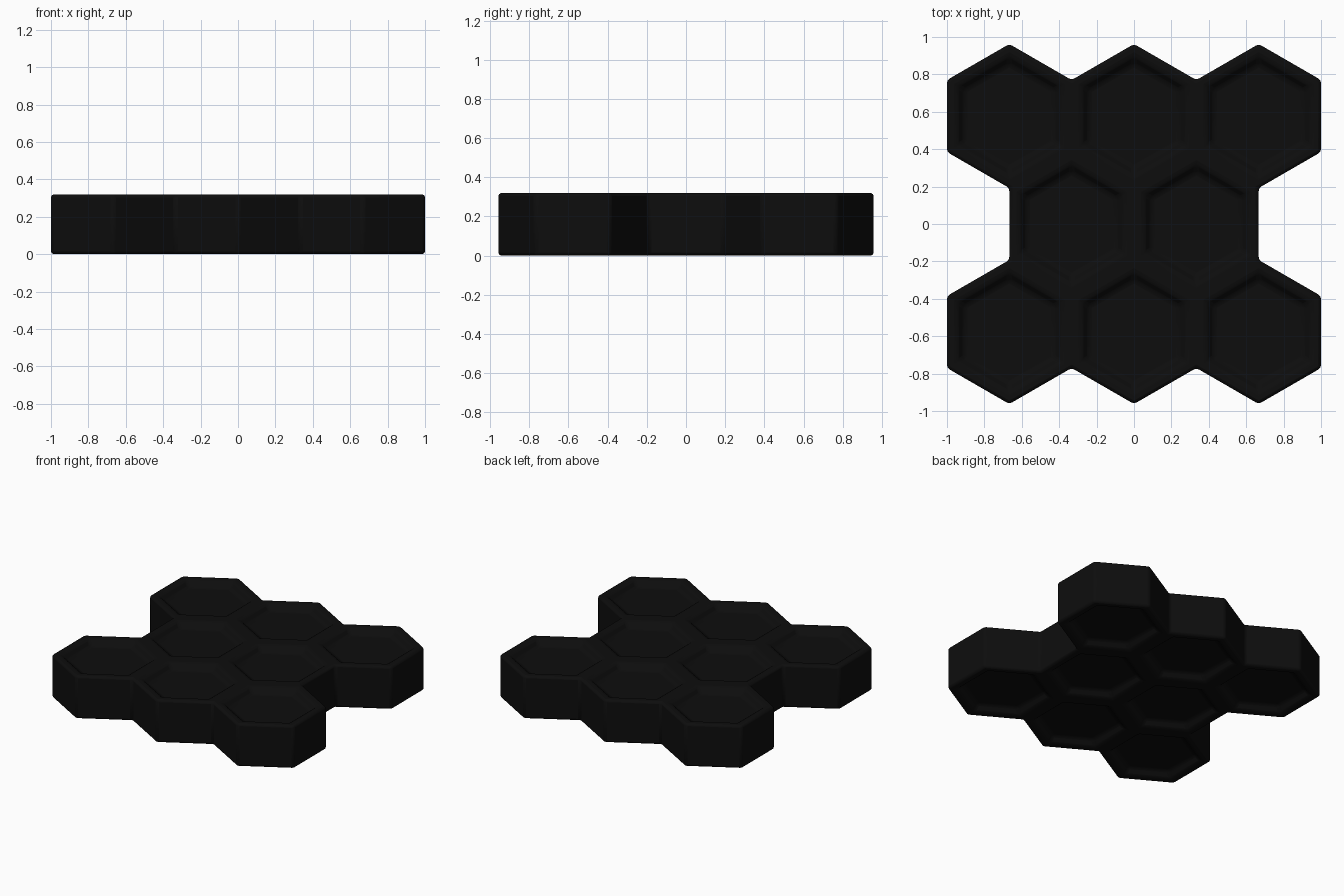
import bpy, bmesh
from math import sin, cos, pi, radians

cube = bpy.data.objects.get("Cube")
if cube:
    bpy.data.objects.remove(cube)

HEIGHT = 0.32
APOTHEM = 1 / 3
ROW = APOTHEM * 3 ** 0.5
LIP, FLOOR, DEPTH = 0.28, 0.24, 0.045

# Single matte black material
black = bpy.data.materials.new("near_black")
black.use_nodes = True
black.diffuse_color = (0.004, 0.004, 0.004, 1)
bsdf = black.node_tree.nodes["Principled BSDF"]
bsdf.inputs["Base Color"].default_value = (0.004, 0.004, 0.004, 1)
bsdf.inputs["Roughness"].default_value = 0.6

bm = bmesh.new()


def ring(cx, cy, apothem, z):
    """Six corners of a hexagon with a point towards the back."""
    r = apothem / cos(pi / 6)
    angles = [pi / 6 + i * pi / 3 for i in range(6)]
    return [bm.verts.new((cx + r * cos(a), cy + r * sin(a), z)) for a in angles]


def bridge(a, b):
    for i in range(6):
        j = (i + 1) % 6
        bm.faces.new((a[i], a[j], b[j], b[i]))


# Honeycomb layout: rows of three, two and three cells
centres = [(x * 2 * APOTHEM, y * ROW) for y in (-1, 1) for x in (-1, 0, 1)]
centres += [(-APOTHEM, 0), (APOTHEM, 0)]

for cx, cy in centres:
    outer = []
    # Rim, sloped wall and sunken floor on both top and bottom
    for z, inward in ((0, 1), (HEIGHT, -1)):
        rim = ring(cx, cy, APOTHEM, z)
        lip = ring(cx, cy, LIP, z)
        floor = ring(cx, cy, FLOOR, z + inward * DEPTH)
        bridge(rim, lip)
        bridge(lip, floor)
        bm.faces.new(floor)
        outer.append(rim)
    # Outer walls only where there is no neighbouring cell
    for i in range(6):
        a = (i + 1) * pi / 3
        nx, ny = cx + 2 * APOTHEM * cos(a), cy + 2 * APOTHEM * sin(a)
        if not any(abs(nx - x) + abs(ny - y) < 0.01 for x, y in centres):
            j = (i + 1) % 6
            bm.faces.new((outer[0][i], outer[0][j], outer[1][j], outer[1][i]))

# Weld the cells into one closed body
bmesh.ops.remove_doubles(bm, verts=bm.verts, dist=0.001)
bmesh.ops.recalc_face_normals(bm, faces=bm.faces)

mesh = bpy.data.meshes.new("honeycomb_tray")
bm.to_mesh(mesh)
bm.free()
mesh.materials.append(black)
tray = bpy.data.objects.new("honeycomb_tray", mesh)
bpy.context.collection.objects.link(tray)

# Softened edges
bevel = tray.modifiers.new("soft_edges", "BEVEL")
bevel.width = 0.016
bevel.segments = 2
bevel.limit_method = "ANGLE"
bevel.angle_limit = radians(30)

bpy.context.view_layer.objects.active = tray
tray.select_set(True)
bpy.ops.object.shade_smooth_by_angle(angle=radians(30))
